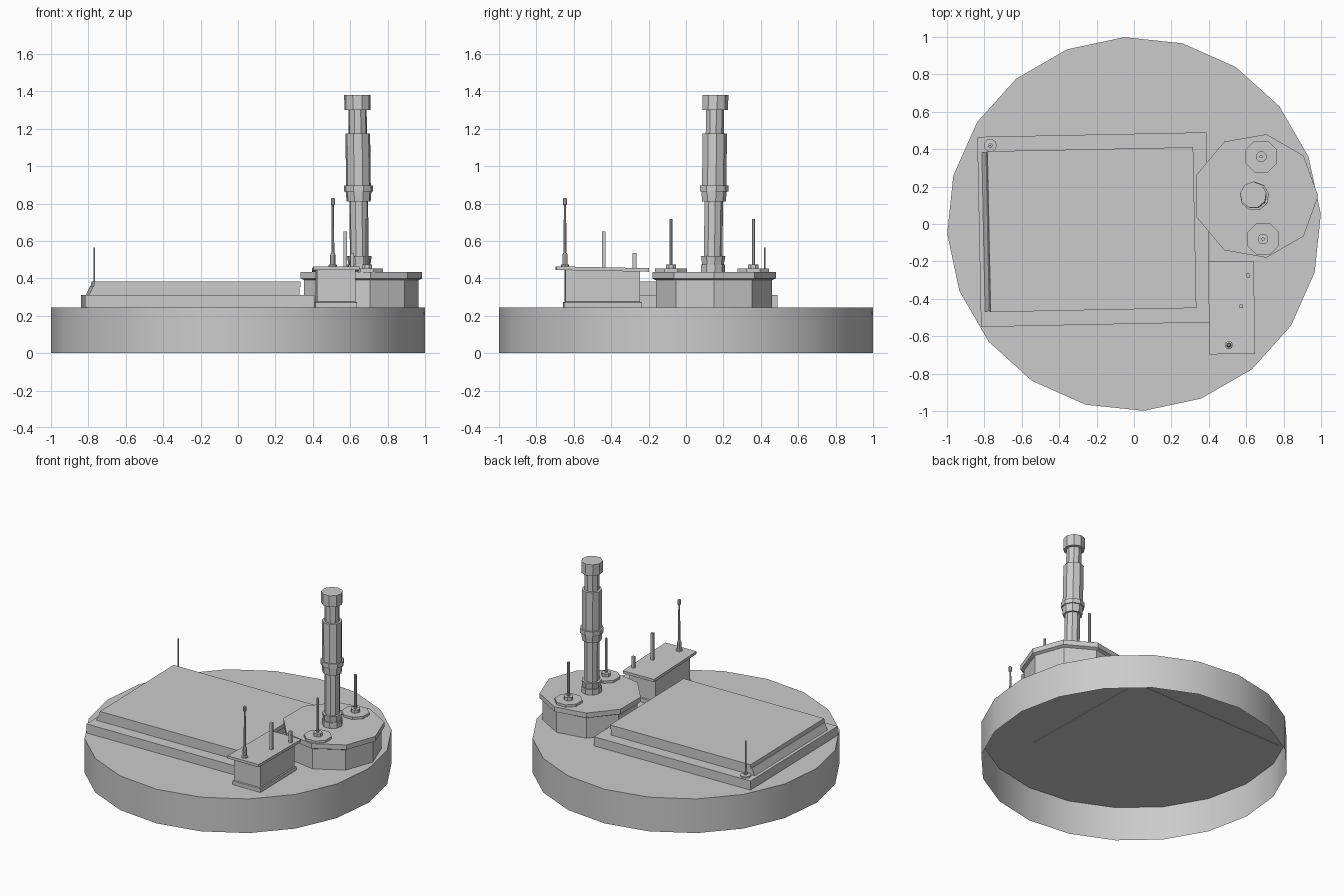
import bpy, bmesh
from math import radians, cos, sin, pi
from mathutils import Matrix

if "Cube" in bpy.data.objects:
    bpy.data.objects.remove(bpy.data.objects["Cube"])


def finish(name, bm):
    bmesh.ops.recalc_face_normals(bm, faces=bm.faces)
    me = bpy.data.meshes.new(name)
    bm.to_mesh(me)
    bm.free()
    ob = bpy.data.objects.new(name, me)
    bpy.context.collection.objects.link(ob)
    return ob


def loft(name, rings, bottom=True):
    """Skin a stack of equal-length point rings and cap the ends."""
    bm = bmesh.new()
    vs = [[bm.verts.new(p) for p in ring] for ring in rings]
    n = len(vs[0])
    for a, b in zip(vs, vs[1:]):
        for i in range(n):
            j = (i + 1) % n
            bm.faces.new((a[i], a[j], b[j], b[i]))
    bm.faces.new(vs[-1])
    if bottom:
        bm.faces.new(vs[0][::-1])
    return finish(name, bm)


def turned(name, x, y, profile, sides, phase=0, bottom=True, lean=(0, 0)):
    """Low-poly turned part from (radius, z) pairs, with optional lean."""
    z0 = profile[0][1]
    rings = []
    for r, z in profile:
        cx, cy = x + lean[0] * (z - z0), y + lean[1] * (z - z0)
        rings.append([(cx + r * cos(radians(phase) + 2 * pi * i / sides),
                       cy + r * sin(radians(phase) + 2 * pi * i / sides), z)
                      for i in range(sides)])
    return loft(name, rings, bottom)


def stepped(name, x, y, turn, levels):
    """Rectangular stack from (x0, x1, y0, y1, z) levels, turned about (x, y)."""
    m = Matrix.Translation((x, y, 0)) @ Matrix.Rotation(radians(turn), 4, 'Z')
    rings = [[(a, c, z), (b, c, z), (b, d, z), (a, d, z)] for a, b, c, d, z in levels]
    ob = loft(name, rings)
    ob.data.transform(m)
    return ob


DECK = 0.245

# Hollow round base, open underneath
base = turned("round_base", 0, 0, [(1, 0), (1, DECK)], 20, 3, bottom=False)
bpy.context.view_layer.objects.active = base
base.select_set(True)
bpy.ops.object.shade_smooth_by_angle(angle=radians(30))
base.select_set(False)

# Flat platform: lower step, then upper slab with a sloped left end
stepped("platform_step", -0.215, -0.03, 1.15,
        [(-0.613, 0.613, -0.508, 0.508, DECK - 0.003),
         (-0.613, 0.613, -0.508, 0.508, 0.31)])
stepped("platform_slab", -0.215, -0.03, 1.15,
        [(-0.59, 0.535, -0.425, 0.425, 0.31),
         (-0.568, 0.535, -0.425, 0.425, 0.358)])
stepped("platform_top", -0.215, -0.03, 1.15,
        [(-0.565, 0.54, -0.43, 0.43, 0.355),
         (-0.56, 0.54, -0.43, 0.43, 0.383)])

# Nine-sided tower foot with a flange
turned("tower_foot", 0.65, 0.15,
       [(0.315, DECK), (0.315, 0.39), (0.335, 0.40), (0.335, 0.435)], 9)

# Tall column with collars
turned("column", 0.65, 0.142,
       [(0.067, 0.43), (0.067, 0.475), (0.06, 0.475), (0.067, 0.52), (0.051, 0.52),
        (0.051, 0.81), (0.065, 0.81), (0.07, 0.865), (0.078, 0.865), (0.078, 0.897),
        (0.067, 0.897), (0.067, 1.175), (0.05, 1.175), (0.05, 1.30), (0.071, 1.30),
        (0.071, 1.38)], 9, 10, lean=(-0.013, 0.014))

# Round pads with a hub and rod either side of the column
for tag, px, py in (("rear", 0.68, 0.36), ("front", 0.69, -0.08)):
    turned("rod_pad_" + tag, px, py,
           [(0.092, 0.43), (0.092, 0.452), (0.03, 0.452), (0.03, 0.475),
            (0.009, 0.475), (0.009, 0.718)], 8, 22.5)

# Small rectangular block: plinth, body and overhanging roof
stepped("block_body", 0.522, -0.447, 1,
        [(-0.11, 0.11, -0.208, 0.208, DECK), (-0.11, 0.11, -0.208, 0.208, 0.272),
         (-0.103, 0.103, -0.2, 0.2, 0.275), (-0.103, 0.103, -0.2, 0.2, 0.445)])
roof = stepped("block_roof", 0.522, -0.447, 1,
               [(-0.122, 0.122, -0.248, 0.248, 0.44), (-0.122, 0.122, -0.248, 0.248, 0.459)])
for v in roof.data.vertices:
    v.co.z -= 0.02 * (v.co.y + 0.447)

# Square posts on the roof
for tag, px, py, top in (("short", 0.61, -0.275, 0.535), ("tall", 0.573, -0.44, 0.65)):
    turned("post_" + tag, px, py, [(0.014, 0.44), (0.014, top)], 4, 46)

# Tapered mast on the roof
turned("roof_mast", 0.507, -0.647,
       [(0.022, 0.45), (0.022, 0.472), (0.014, 0.475), (0.014, 0.525), (0.008, 0.54),
        (0.006, 0.79), (0.011, 0.795), (0.011, 0.825), (0.006, 0.83)], 8)

# Thin whip aerial on the platform corner
turned("whip_aerial", -0.768, 0.42,
       [(0.035, 0.305), (0.035, 0.32), (0.012, 0.322), (0.012, 0.335),
        (0.004, 0.337), (0.004, 0.565)], 9)
